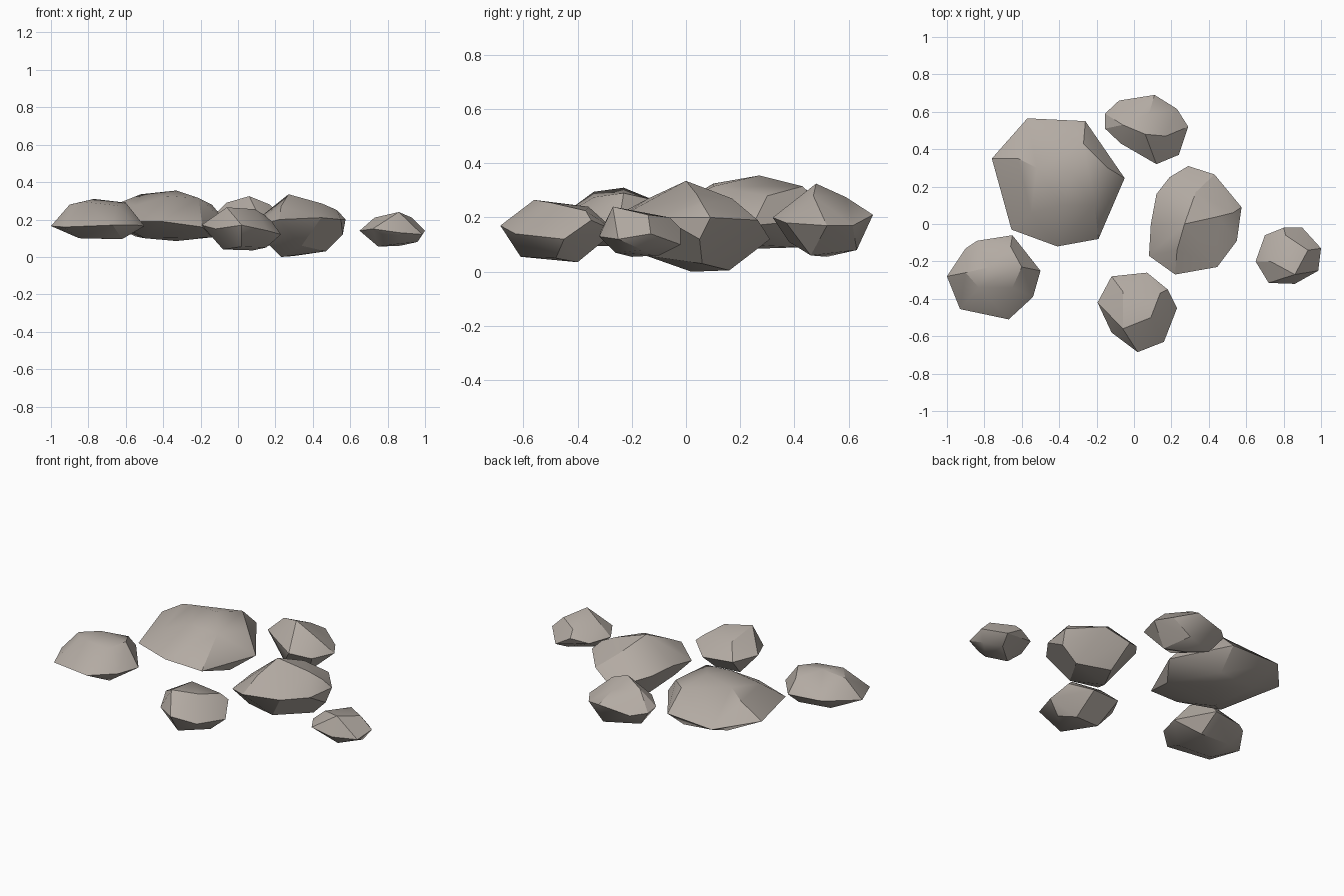
import bpy, bmesh, math

stone = bpy.data.materials.new("warm grey stone")
stone.diffuse_color = (0.45, 0.405, 0.365, 1)


def rock(name, girth, crown, base):
    """Faceted stone: convex hull round a widest ring, a few crown corners and a few base corners."""
    bm = bmesh.new()
    for p in girth + crown + base:
        bm.verts.new(p)
    hull = bmesh.ops.convex_hull(bm, input=bm.verts[:])
    spare = set(hull["geom_interior"] + hull["geom_unused"])
    bmesh.ops.delete(bm, geom=[g for g in spare if isinstance(g, bmesh.types.BMVert)], context='VERTS')
    bmesh.ops.dissolve_limit(bm, angle_limit=math.radians(4), verts=bm.verts[:], edges=bm.edges[:])
    bmesh.ops.recalc_face_normals(bm, faces=bm.faces[:])
    mesh = bpy.data.meshes.new(name)
    bm.to_mesh(mesh)
    bm.free()
    mesh.materials.append(stone)
    ob = bpy.data.objects.new(name, mesh)
    bpy.context.collection.objects.link(ob)
    bpy.ops.object.select_all(action='DESELECT')
    ob.select_set(True)
    bpy.context.view_layer.objects.active = ob
    bpy.ops.object.shade_smooth_by_angle(angle=math.radians(30))


# Large slab-like rock
rock("large_rock",
     [(-.76, .35, .21), (-.57, .565, .19), (-.26, .55, .20), (-.05, .245, .17),
      (-.19, -.08, .16), (-.41, -.12, .19), (-.655, -.03, .19)],
     [(-.62, .35, .295), (-.55, .06, .275), (-.38, .10, .325), (-.21, .10, .315),
      (-.33, .27, .355), (-.52, .30, .335), (-.14, .30, .28), (-.27, .43, .315)],
     [(-.50, .10, .10), (-.33, .26, .085), (-.14, .12, .105), (-.28, .42, .09), (-.55, .38, .11)])

# Tall middle rock
rock("middle_rock",
     [(.08, -.17, .16), (.09, .0, .19), (.12, .16, .18), (.19, .25, .16), (.29, .31, .12),
      (.43, .265, .19), (.575, .09, .20), (.55, -.09, .20), (.445, -.23, .21), (.22, -.27, .20)],
     [(.27, .0, .335), (.45, .04, .285), (.23, -.14, .27), (.33, .17, .27), (.53, .06, .25)],
     [(.23, .02, .0), (.30, .16, .005), (.47, .06, .03), (.34, -.15, .06),
      (.16, -.12, .07), (.56, .05, .12)])

# Back rock
rock("back_rock",
     [(-.155, .59, .19), (-.155, .51, .20), (-.08, .66, .18), (.11, .69, .21), (.23, .615, .17),
      (.29, .52, .17), (.24, .37, .18), (.12, .32, .20), (-.07, .43, .22)],
     [(.06, .48, .325), (-.06, .53, .29), (.08, .59, .275), (.17, .47, .28)],
     [(.05, .52, .055), (.12, .63, .08), (.17, .46, .06), (.05, .38, .11),
      (-.08, .55, .09), (.10, .655, .14)])

# Left rock
rock("left_rock",
     [(-1, -.28, .165), (-.90, -.13, .19), (-.84, -.09, .19), (-.65, -.06, .19),
      (-.50, -.25, .165), (-.54, -.39, .17), (-.67, -.51, .17), (-.93, -.455, .16)],
     [(-.90, -.26, .28), (-.77, -.23, .31), (-.60, -.23, .29), (-.66, -.12, .265),
      (-.83, -.34, .295), (-.65, -.34, .275)],
     [(-.85, -.35, .10), (-.62, -.36, .095), (-.64, -.18, .095), (-.85, -.19, .11)])

# Front rock
rock("front_rock",
     [(-.195, -.42, .17), (-.12, -.28, .16), (.07, -.26, .15), (.18, -.35, .19),
      (.23, -.45, .12), (.16, -.63, .14), (.02, -.685, .17), (-.12, -.58, .15)],
     [(-.06, -.56, .265), (-.06, -.36, .24), (.09, -.50, .255), (.14, -.37, .225)],
     [(.02, -.61, .055), (-.08, -.41, .04), (.08, -.40, .035), (.15, -.48, .05)])

# Small right rock
rock("small_rock",
     [(.65, -.20, .14), (.70, -.06, .14), (.80, -.02, .16), (.90, -.02, .10), (1, -.13, .14),
      (.985, -.25, .12), (.86, -.32, .13), (.72, -.315, .15)],
     [(.73, -.20, .21), (.86, -.27, .24), (.81, -.06, .20), (.93, -.14, .21)],
     [(.75, -.20, .055), (.87, -.10, .06), (.96, -.16, .08), (.86, -.26, .07)])
